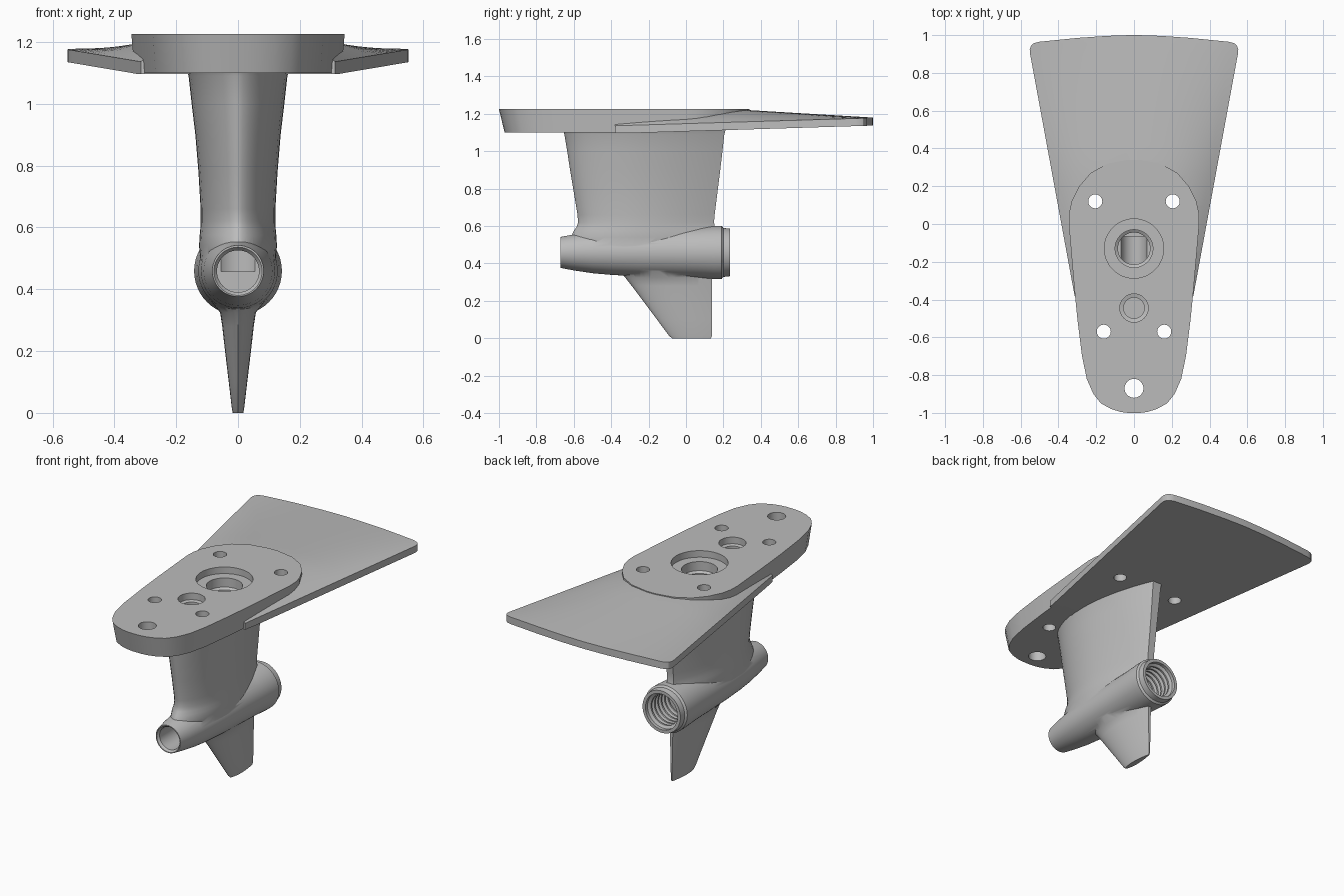
import bpy, bmesh, math
from math import pi, cos, sin

cube = bpy.data.objects.get("Cube")
if cube:
    bpy.data.objects.remove(cube, do_unlink=True)

grey = bpy.data.materials.new("cast_grey")
grey.use_nodes = True
GREY = (0.5, 0.5, 0.5, 1)
grey.diffuse_color = GREY
bsdf = next(n for n in grey.node_tree.nodes if n.type == 'BSDF_PRINCIPLED')
bsdf.inputs["Base Color"].default_value = GREY
bsdf.inputs["Roughness"].default_value = 0.6


def loft(name, rings):
    """Skin equal-sized closed rings and cap both ends."""
    bm = bmesh.new()
    loops = [[bm.verts.new(p) for p in ring] for ring in rings]
    n = len(loops[0])
    for a, b in zip(loops, loops[1:]):
        for i in range(n):
            j = (i + 1) % n
            bm.faces.new((a[i], a[j], b[j], b[i]))
    bm.faces.new(loops[0])
    bm.faces.new(loops[-1])
    bmesh.ops.recalc_face_normals(bm, faces=bm.faces)
    mesh = bpy.data.meshes.new(name)
    bm.to_mesh(mesh)
    bm.free()
    mesh.materials.append(grey)
    obj = bpy.data.objects.new(name, mesh)
    bpy.context.collection.objects.link(obj)
    return obj


def turned(name, stations, axis, a, b=0.0, sides=48):
    """Turned solid along z at (a, b), or along y at height a."""
    rings = []
    for t, r in stations:
        ring = []
        for i in range(sides):
            c, s = r * cos(2 * pi * i / sides), r * sin(2 * pi * i / sides)
            ring.append((a + c, b + s, t) if axis == 'Z' else (c, t, a + s))
        rings.append(ring)
    return loft(name, rings)


def foil(name, sections, n=22):
    """Streamlined fin from (z, front y, rear y, half width) sections."""
    def half(s):
        if s < 0.42:
            return (1 - (1 - s / 0.42) ** 2) ** 0.6
        return 1 - 0.82 * ((s - 0.42) / 0.58) ** 1.8
    steps = [(1 - cos(pi * i / n)) / 2 for i in range(n + 1)]
    rings = []
    for z, y0, y1, w in sections:
        side = [(w * half(s), y0 + (y1 - y0) * s, z) for s in steps]
        rings.append(side + [(-x, y, z) for x, y, z in reversed(side[1:])])
    return loft(name, rings)


def combine(target, other, operation):
    mod = target.modifiers.new("combine", 'BOOLEAN')
    mod.operation = operation
    mod.solver = 'EXACT'
    mod.object = other
    bpy.context.view_layer.objects.active = target
    bpy.ops.object.modifier_apply(modifier=mod.name)
    bpy.data.objects.remove(other, do_unlink=True)


def underside(y):
    return 1.10 + 0.031 * max(0, y + 0.3)


# Mounting deck: thick rounded plate with drafted sides
deck_plan = [(-1, .03), (-.995, .07), (-.98, .12), (-.95, .175), (-.9, .215),
             (-.82, .25), (-.7, .275), (-.5, .3), (-.35, .315), (-.2, .328),
             (0, .345), (.06, .343), (.12, .33), (.2, .29), (.27, .23),
             (.32, .14), (.34, .03)]
rings = []
for y, w in deck_plan:
    yb = -0.3 + (y + 0.3) * 0.957 if y < -0.3 else y
    zb, wb = underside(y), w * 0.97
    rings.append([(-w, y, 1.225), (w, y, 1.225), (wb, yb, zb), (-wb, yb, zb)])
housing = loft("lower_unit_housing", rings)

# Flared tail plate: domed top falling to thin edges
tail_end = [(.9, .55), (.925, .552), (.945, .545), (.957, .53), (.965, .5),
            (.975, .4), (.985, .3), (.996, .14), (1, .02)]


def flare(y):
    return 0.32 + 0.184 * (y + 0.35)


tail_plan = [(-.38 + .08 * i, flare(-.38 + .08 * i)) for i in range(16)] + tail_end
rings = []
for y, w in tail_plan:
    crown = 1.222 - 0.042 * max(0, (y - 0.3) / 0.7)
    edge = 1.137 + 0.0305 * (y + 0.35)
    top = []
    for i in range(-12, 13):
        x = w * i / 12
        u = min(1, abs(x) / flare(y))
        top.append((x, y, edge + (crown - edge) * (1 - u ** 3)))
    zb = underside(y) - 0.003
    rings.append(top + [(w, y, zb), (-w, y, zb)])
combine(housing, loft("tail_plate", rings), 'UNION')

# Strut, gear case and skeg
strut = foil("strut", [(1.13, -.665, .215, .172), (1.09, -.65, .205, .16),
                       (1, -.635, .195, .15), (.9, -.62, .183, .138),
                       (.78, -.6, .168, .128), (.66, -.58, .153, .121),
                       (.62, -.577, .15, .121), (.595, -.585, .155, .122),
                       (.575, -.6, .17, .124), (.54, -.615, .185, .126),
                       (.48, -.62, .19, .12)])
combine(housing, strut, 'UNION')
gear_case = turned("gear_case", [(-.67, .083), (-.6, .096), (-.5, .111), (-.4, .12),
                                 (-.25, .128), (-.1, .132), (.05, .136), (.15, .142),
                                 (.19, .142), (.2, .131), (.235, .127)], 'Y', .459)
combine(housing, gear_case, 'UNION')
skeg = foil("skeg", [(.42, -.4, .139, .11), (.36, -.36, .14, .086),
                     (.325, -.325, .14, .058), (.28, -.29, .14, .051),
                     (.2, -.23, .14, .042), (.1, -.155, .14, .03),
                     (.015, -.092, .14, .02), (0, -.075, .133, .017)])
combine(housing, skeg, 'UNION')

# Bolt holes
for x, y, r in [(.205, .12, .037), (-.205, .12, .037), (.16, -.57, .037),
                (-.16, -.57, .037), (0, -.87, .05)]:
    combine(housing, turned("bolt_hole", [(1.0, r), (1.3, r)], 'Z', x, y, 32), 'DIFFERENCE')

# Stepped drive shaft bore and smaller shift rod bore
shaft = [(1.3, .157), (1.185, .157), (1.185, .1), (1.13, .1), (1.12, .085), (.458, .085)]
combine(housing, turned("shaft_bore", shaft, 'Z', 0, -.13), 'DIFFERENCE')
rod = [(1.3, .075), (1.185, .075), (1.18, .055), (.75, .055)]
combine(housing, turned("rod_bore", rod, 'Z', 0, -.445), 'DIFFERENCE')

# Front bore with chamfered mouth
front = [(-.75, .078), (-.668, .078), (-.655, .068), (-.065, .068)]
combine(housing, turned("front_bore", front, 'Y', .458), 'DIFFERENCE')

# Rear bore with ridged thread
thread = [(.3, .108), (.215, .108)]
for k in range(6):
    y = 0.205 - 0.032 * k
    thread += [(y, .092), (y - .01, .092), (y - .016, .108), (y - .024, .108)]
combine(housing, turned("thread_bore", thread, 'Y', .459), 'DIFFERENCE')

bpy.ops.object.select_all(action='DESELECT')
housing.select_set(True)
bpy.context.view_layer.objects.active = housing
bpy.ops.object.shade_smooth_by_angle(angle=math.radians(32))
